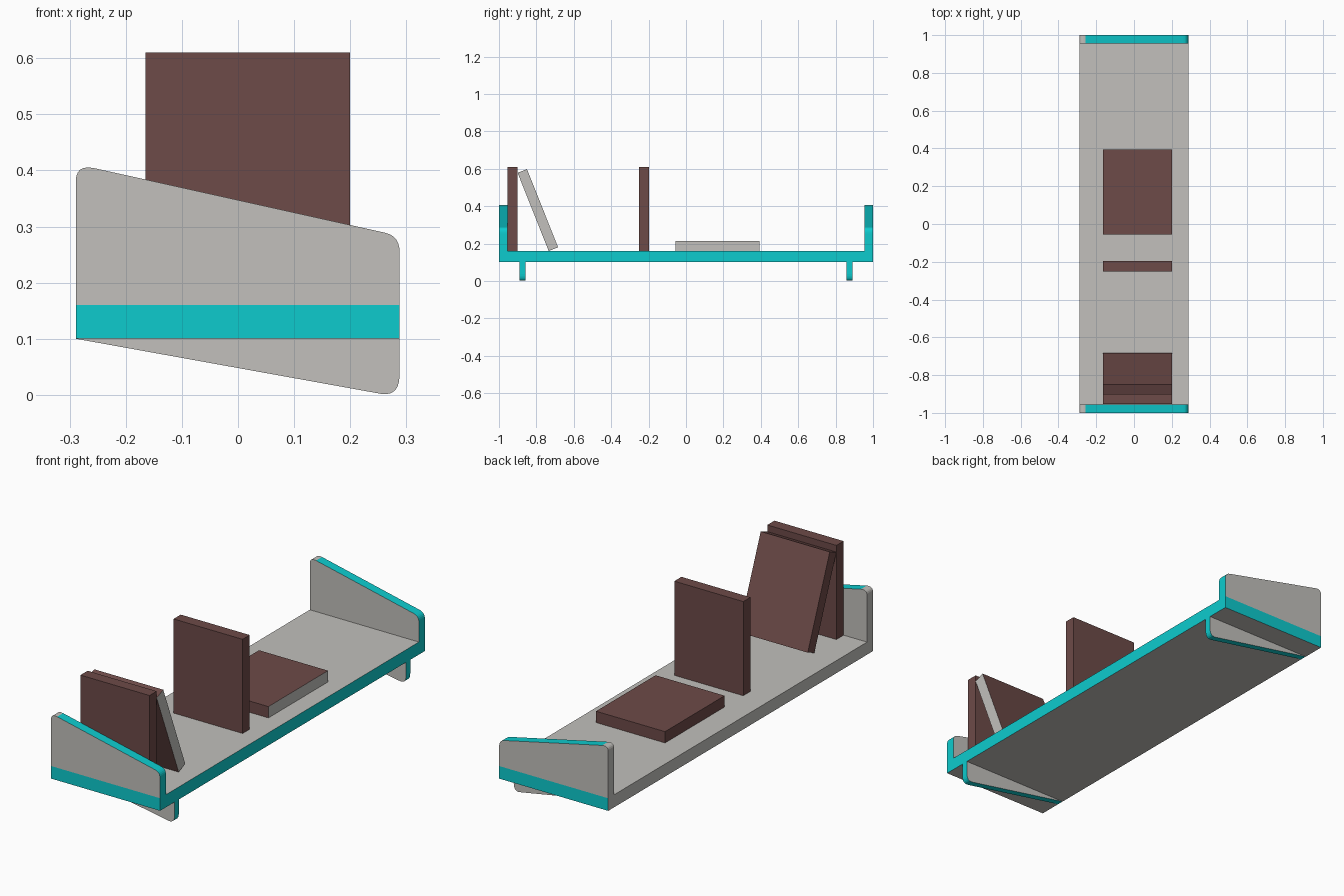
import bpy, bmesh, math
from mathutils import Matrix, Vector

if "Cube" in bpy.data.objects:
    bpy.data.objects.remove(bpy.data.objects["Cube"])


def material(name, rgb):
    m = bpy.data.materials.new(name)
    m.diffuse_color = (*rgb, 1)
    m.use_nodes = True
    m.node_tree.nodes["Principled BSDF"].inputs["Base Color"].default_value = m.diffuse_color
    return m


GREY = material("warm grey", (0.539, 0.527, 0.503))
CYAN = material("cyan edging", (0.004, 0.597, 0.617))
BROWN = material("brown cover", (0.153, 0.069, 0.065))

XL, XR = -0.289, 0.288      # shelf left and right
Z0, Z1 = 0.10, 0.16         # board bottom and top


def finish(bm, name, mats, rule):
    """Orient faces, colour them by rule(normal, centre), link the object."""
    bmesh.ops.recalc_face_normals(bm, faces=bm.faces)
    bm.normal_update()
    for f in bm.faces:
        f.material_index = rule(f.normal, f.calc_center_median())
    me = bpy.data.meshes.new(name)
    bm.to_mesh(me)
    bm.free()
    for m in mats:
        me.materials.append(m)
    ob = bpy.data.objects.new(name, me)
    bpy.context.collection.objects.link(ob)
    return ob


def box(name, lo, hi, mats, rule):
    bm = bmesh.new()
    lo, hi = Vector(lo), Vector(hi)
    bmesh.ops.create_cube(bm, size=1, matrix=Matrix.Translation((lo + hi) / 2)
                          @ Matrix.Diagonal((*(hi - lo), 1)))
    return finish(bm, name, mats, rule)


def corner(a, c, b, n=6):
    """Rounded corner from a to b around the sharp point c."""
    a, b, c = Vector(a), Vector(b), Vector(c)
    return [(1 - t) ** 2 * a + 2 * t * (1 - t) * c + t * t * b
            for t in (i / n for i in range(n + 1))]


def plate(name, profile, y0, y1):
    """Extrude an x-z profile along y; grey sides, cyan edging except at left."""
    bm = bmesh.new()
    face = bm.faces.new([bm.verts.new((p[0], y0, p[1])) for p in profile])
    new = bmesh.ops.extrude_face_region(bm, geom=[face])["geom"]
    bmesh.ops.translate(bm, vec=(0, y1 - y0, 0),
                        verts=[v for v in new if isinstance(v, bmesh.types.BMVert)])
    return finish(bm, name, [GREY, CYAN],
                  lambda n, c: 0 if abs(n.y) > 0.9 or c.x < -0.25 else 1)


# Shelf board: cyan on the front long edge and both ends
box("shelf_board", (XL, -1, Z0), (XR, 1, Z1), [GREY, CYAN],
    lambda n, c: 1 if n.x > 0.5 or abs(n.y) > 0.5 else 0)

# Sloping end panels and tapered feet
panel = ([(XL, Z1)] + corner((XL, 0.381), (XL, 0.411), (-0.256, 0.404))
         + corner((0.262, 0.289), (XR, 0.283), (XR, 0.255)) + [(XR, Z1)])
foot = ([(XL, Z0)] + corner((0.254, 0.002), (XR, -0.004), (XR, 0.036)) + [(XR, Z0)])
for side, s in (("near", -1), ("far", 1)):
    plate(side + "_end_panel", panel, s * 1.0, s * 0.955)
    plate(side + "_foot", foot, s * 0.89, s * 0.858)


# Books: same block, turned about its lower edge; some show their pages
def book(name, y, angle, pages):
    ob = box(name, (-0.165, 0, 0), (0.2, 0.054, 0.45), [BROWN, GREY],
             lambda n, c: 1 if pages and n.x > 0.5 else 0)
    ob.location = (0, y, Z1)
    ob.rotation_euler.x = math.radians(angle)


book("end_book", -0.954, 0, False)
book("leaning_book", -0.734, 21.7, True)
book("standing_book", -0.251, 0, False)
book("lying_book", 0.394, 90, True)
